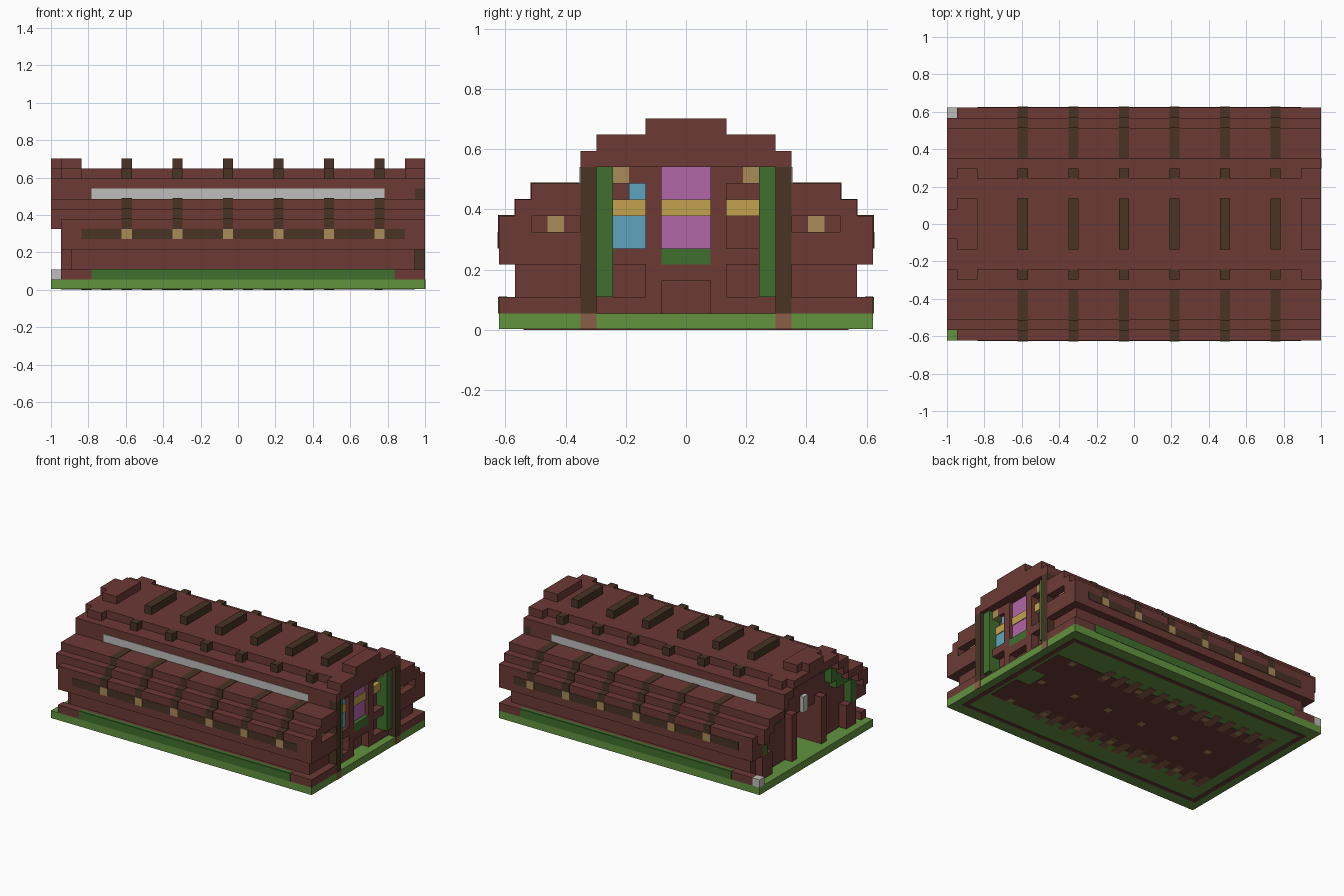
import bpy, bmesh

cube = bpy.data.objects.get("Cube")
if cube:
    bpy.data.objects.remove(cube, do_unlink=True)

UNIT = 2 / 37        # one block
SKIN = 0.05          # thickness of painted plates, in blocks
RIBS = range(7, 33, 5)


def material(name, hexcode):
    channels = [int(hexcode[i:i + 2], 16) / 255 for i in (0, 2, 4)]
    linear = [c / 12.92 if c < 0.04 else ((c + 0.055) / 1.055) ** 2.4 for c in channels]
    mat = bpy.data.materials.new(name)
    mat.use_nodes = True
    mat.diffuse_color = (*linear, 1)
    mat.node_tree.nodes["Principled BSDF"].inputs["Base Color"].default_value = (*linear, 1)
    return mat


red = material("red brown", "6c3a35")
dark = material("dark timber", "483424")
leaf = material("dark green", "40702e")
grass = material("light green", "62933f")
grey = material("light grey", "bebebc")
tan = material("tan", "a98b58")
pink = material("orchid", "b066a8")
blue = material("sky blue", "5fa5be")
gold = material("gold", "c2a24e")
clay = material("clay brown", "8a5d48")


def part(name, mat, boxes, mirror=False):
    """Boxes in block units: x from the left end, y from the middle, z from the ground."""
    bm = bmesh.new()
    for x0, x1, y0, y1, z0, z1 in boxes:
        for a, b in ((y0, y1), (-y1, -y0)) if mirror else ((y0, y1),):
            geom = bmesh.ops.create_cube(bm, size=1)
            for v in geom["verts"]:
                v.co = ((x1 if v.co.x > 0 else x0) * UNIT - 1,
                        (b if v.co.y > 0 else a) * UNIT,
                        (z1 if v.co.z > 0 else z0) * UNIT)
    mesh = bpy.data.meshes.new(name)
    bm.to_mesh(mesh)
    bm.free()
    mesh.materials.append(mat)
    obj = bpy.data.objects.new(name, mesh)
    bpy.context.collection.objects.link(obj)


# Stepped section of the hall: half width, bottom, top
SECTION = [(11.5, 1, 2), (10.5, 2, 4), (11.5, 4, 7), (10.5, 7, 8), (9.5, 8, 9),
           (6.5, 9, 11), (4.5, 11, 12)]

# Ground slab and skirting
part("ground_slab", grass, [(0, 37, -11.5, 11.5, SKIN, 1)])
part("hall_body", red, [(5, 35, -w, w, a, b) for w, a, b in SECTION])
part("skirting", leaf, [(4, 34, 11.5, 11.5 + SKIN, 1, 2), (4, 34, 11, 11.5, 2, 2 + SKIN)], True)
part("corner_block", grey, [(0, 1, 10.5, 11.5, 1, 2)])

# Roof trim, ribs and eave bands
part("light_strip", grey, [(4, 33, 6.5, 6.5 + SKIN, 9, 10)], True)
part("eave_band", dark, [(3, 35, 11.5, 11.5 + SKIN, 5, 6)], True)
part("rib_lamps", tan, [(x, x + 1, 11.5, 11.5 + 2 * SKIN, 5, 6) for x in RIBS], True)
part("roof_ribs", dark, [(x, x + 1, 6.5, w + SKIN, a, b + SKIN)
                         for x in RIBS for w, a, b in ((11.5, 6, 7), (10.5, 7, 8), (9.5, 8, 9))], True)
part("ridge_ribs", dark, [(x, x + 1, -2.5, 2.5, 12, 13) for x in RIBS])
part("roof_studs", dark, [(x, x + 1, 4.5, 5.5, 11, 12) for x in RIBS], True)

# Right end: wings, arch and gable
part("right_wings", red, [
    (35, 37, 6.5, 11.5, 1, 2), (35, 36, 6.5, 10.5, 2, 4),
    (35, 37, 6.5, 11.5, 4, 6), (35, 36, 6.5, 11.5, 6, 7), (36, 37, 9.5, 11.5, 6, 7),
    (35, 37, 6.5, 10.5, 7, 8), (35, 37, 6.5, 9.5, 8, 9)], True)
part("right_gable", red, [(35, 37, -6.5, 6.5, 10, 11), (35, 37, -5.5, 5.5, 11, 12),
                          (35, 37, -2.5, 2.5, 12, 13), (35, 36, 5.5, 6.5, 1, 10),
                          (35, 36, -6.5, -5.5, 1, 10)])
part("wing_lamps", tan, [(36, 36 + SKIN, 7.5, 8.5, 6, 7)], True)
part("pillars", dark, [(36, 37, 5.5, 6.5, 1, 10)], True)
part("pillar_feet", clay, [(37, 37 + SKIN, 5.5, 6.5, SKIN, 1)], True)
part("ivy_strips", leaf, [(35, 36.5, 4.5, 5.5, 2, 10)], True)

# Right end: window grid and coloured panes
part("window_grid", red, [(35, 36, 1.5, 2.5, 1, 10), (35, 36, 2.5, 5.5, 1, 2),
                          (35, 36, 2.5, 4.5, 4, 5), (35, 36, 0, 1.5, 3, 4),
                          (35, 36, 2.5, 3.5, 9, 10)], True)
part("window_box", leaf, [(35, 36, -1.5, 1.5, 4, 5)])
part("middle_panes", pink, [(35, 35.5, -1.5, 1.5, 5, 7), (35, 35.5, -1.5, 1.5, 8, 10)])
part("gold_rails", gold, [(35, 35.6, -1.5, 1.5, 7, 8), (35, 35.6, 2.5, 4.5, 7, 8),
                          (35, 35.6, -4.5, -2.5, 7, 8)])
part("blue_panes", blue, [(35, 35.5, -4.5, -2.5, 5, 7), (35, 35.5, -3.5, -2.5, 8, 9)])
part("window_lamps", tan, [(35, 36, 3.5, 4.5, 9, 10)], True)

# Left end: front wall around the doorway
part("left_wall", red, [
    (2, 5, 2.5, 10.5, 1, 4), (2, 5, 2.5, 11.5, 4, 6), (2, 5, 0, 11.5, 6, 7),
    (1, 5, 10.5, 11.5, 1, 2), (2, 5, 0, 10.5, 7, 8), (2, 5, 0, 9.5, 8, 9),
    (2, 5, 0, 6.5, 9, 11), (1, 3, 0, 5.5, 11, 12), (3, 5, 0, 4.5, 11, 12),
    (1, 3, 0, 2.5, 12, 13), (1, 2, 2.5, 3.5, 1, 7), (1, 2, 7.5, 9.5, 1, 4)], True)
part("door", dark, [(5 - SKIN, 5, -2.5, 2.5, 1, 6)])
part("door_post", grey, [(1.5, 2, -0.5, 0.5, 6, 8)])

# Left end: stepped canopy with a green arch under it
part("canopy", red, [
    (1, 2, 9.5, 11.5, 4, 7), (0, 2, 9.5, 10.5, 6, 7), (0, 2, 8.5, 10.5, 7, 8),
    (0, 2, 6.5, 9.5, 8, 9), (0, 2, 5.5, 6.5, 9, 10), (0, 2, 4.5, 6.5, 10, 11),
    (0, 2, 0, 4.5, 11, 12), (0, 1, 0, 1.5, 12, 13)], True)
part("canopy_arch", leaf, [(1, 2, 8.5, 9.5, 4, 7), (1, 2, 6.5, 8.5, 7, 8),
                           (1, 2, 5.5, 6.5, 7, 9), (1, 2, 4.5, 5.5, 8, 10),
                           (1, 2, 2.5, 4.5, 10, 11)], True)

# Underside: border line, floor, benches and lamps
part("border_line", red, [(1, 36, 9.5, 10, 0, SKIN), (1, 1.6, 0, 9.5, 0, SKIN),
                          (35.4, 36, 0, 9.5, 0, SKIN)], True)
part("floor", red, [(3, 33, -6, 6, 0, SKIN), (33, 35, 1.5, 6, 0, SKIN),
                    (33, 35, -6, -1.5, 0, SKIN)])
part("benches", clay, [(x, x + 1, 4.5, 7, -SKIN / 4, SKIN) for x in range(3, 28, 2)], True)
part("floor_lamps", tan, [(x, x + 0.8, y, y + 0.8, -SKIN / 2, SKIN)
                          for x in RIBS for y in (-5.9, -0.4, 5.1)])
